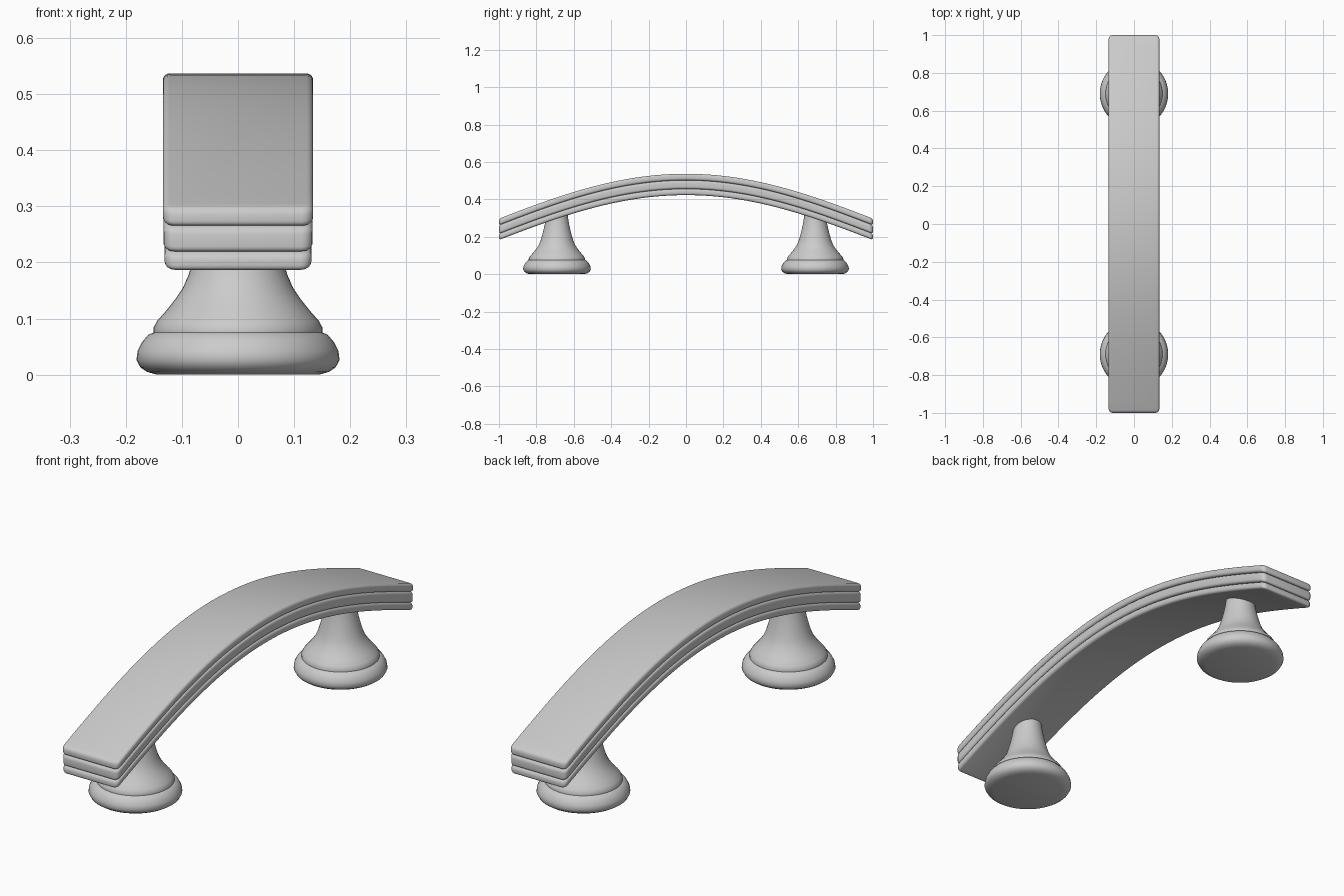
import bpy, bmesh, math
from mathutils import Vector

cube = bpy.data.objects.get("Cube")
if cube:
    bpy.data.objects.remove(cube, do_unlink=True)

metal = bpy.data.materials.new("satin_grey")
metal.use_nodes = True
grey = (0.6, 0.6, 0.6, 1)
metal.diffuse_color = grey
metal.node_tree.nodes["Principled BSDF"].inputs["Base Color"].default_value = grey


def finish(name, bm, angle):
    bmesh.ops.recalc_face_normals(bm, faces=bm.faces[:])
    mesh = bpy.data.meshes.new(name)
    bm.to_mesh(mesh)
    bm.free()
    mesh.materials.append(metal)
    obj = bpy.data.objects.new(name, mesh)
    bpy.context.collection.objects.link(obj)
    bpy.ops.object.select_all(action='DESELECT')
    obj.select_set(True)
    bpy.context.view_layer.objects.active = obj
    bpy.ops.object.shade_smooth_by_angle(angle=math.radians(angle))
    return obj


def arch_drop(y, sag=0.24, bend=1.5):
    return sag * (1 - math.cos(bend * y)) / (1 - math.cos(bend))


# Arched slab with rounded edges; z values are heights at the middle
def slab(name, bottom, top, half_width):
    bm = bmesh.new()
    bmesh.ops.create_cube(bm, size=1)
    for v in bm.verts:
        v.co = Vector((v.co.x * 2 * half_width, v.co.y * 2,
                       bottom + (v.co.z + 0.5) * (top - bottom)))
    upright = [e for e in bm.edges
               if abs(e.verts[0].co.z - e.verts[1].co.z) > 0.01]
    bmesh.ops.bevel(bm, geom=upright, offset=0.02, segments=4,
                    profile=0.5, affect='EDGES')
    rim = [e for e in bm.edges
           if abs(e.verts[0].co.z - e.verts[1].co.z) < 0.001]
    bmesh.ops.bevel(bm, geom=rim, offset=0.012, segments=4,
                    profile=0.5, affect='EDGES')
    cuts = 48
    for i in range(1, cuts):
        bmesh.ops.bisect_plane(bm, geom=bm.verts[:] + bm.edges[:] + bm.faces[:],
                               plane_co=(0, -0.97 + 1.94 * i / cuts, 0),
                               plane_no=(0, 1, 0))
    for v in bm.verts:
        v.co.z -= arch_drop(v.co.y)
    return finish(name, bm, 40)


slab("lower_slab", 0.423, 0.456, 0.131)
slab("middle_slab", 0.456, 0.502, 0.133)
slab("upper_slab", 0.502, 0.537, 0.134)

# Turned foot: radius and height pairs from the floor up
PROFILE = [(0, 0), (0.145, 0), (0.162, 0.005), (0.174, 0.013), (0.181, 0.026),
           (0.179, 0.042), (0.171, 0.058), (0.160, 0.071), (0.151, 0.075),
           (0.151, 0.083), (0.144, 0.096), (0.128, 0.114), (0.112, 0.134),
           (0.098, 0.155), (0.088, 0.178), (0.080, 0.205), (0.072, 0.235),
           (0.065, 0.268), (0.059, 0.305), (0.057, 0.345), (0, 0.345)]


def foot(name, y):
    bm = bmesh.new()
    verts = [bm.verts.new((r, 0, z)) for r, z in PROFILE]
    edges = [bm.edges.new(pair) for pair in zip(verts, verts[1:])]
    bmesh.ops.spin(bm, geom=verts + edges, cent=(0, 0, 0), axis=(0, 0, 1),
                   angle=math.tau, steps=48)
    bmesh.ops.remove_doubles(bm, verts=bm.verts[:], dist=0.0001)
    for v in bm.verts:
        v.co.y += y
    return finish(name, bm, 45)


foot("front_foot", -0.69)
foot("back_foot", 0.69)
